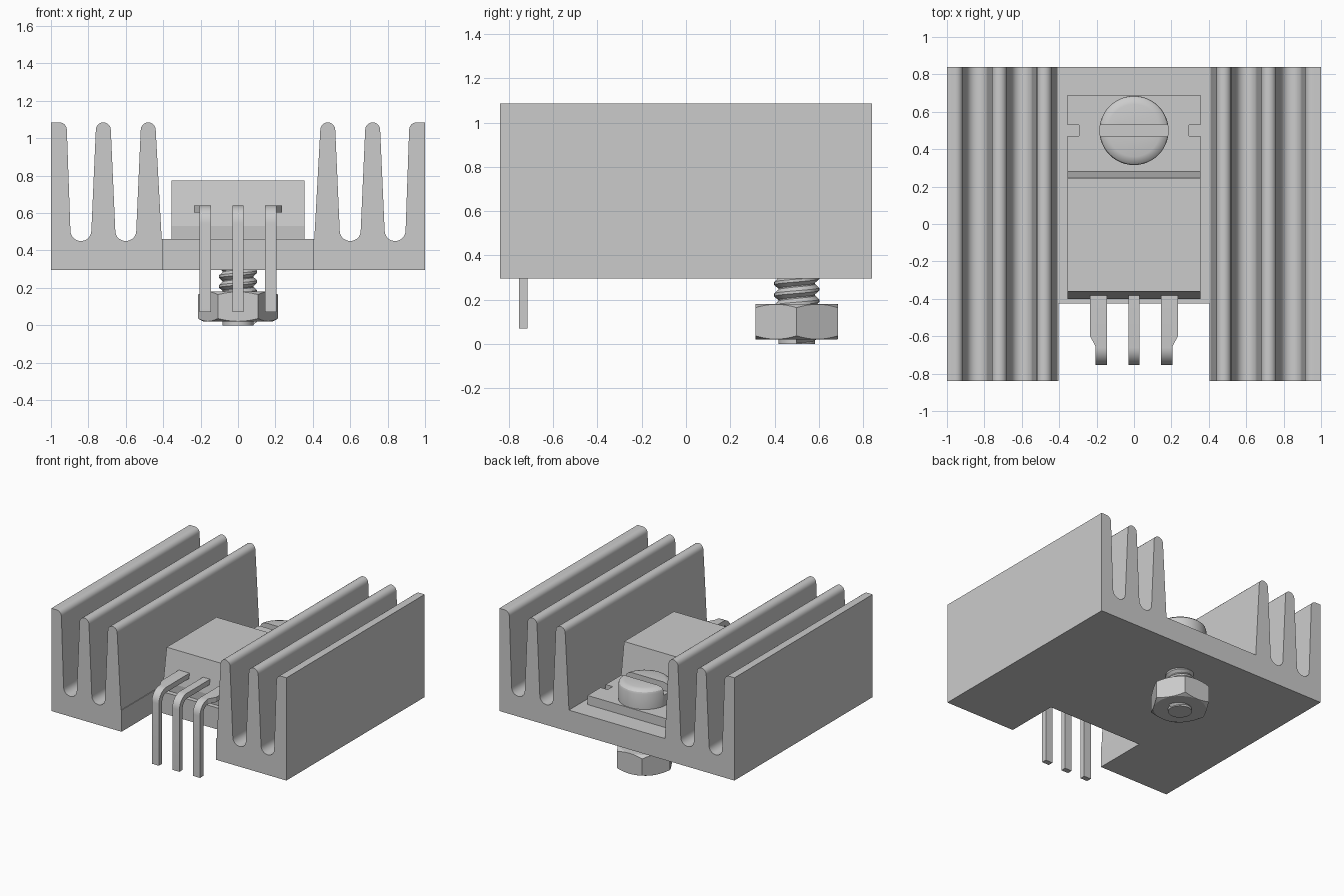
import bpy, bmesh
from math import cos, sin, pi, radians
from mathutils import Vector

if "Cube" in bpy.data.objects:
    bpy.data.objects.remove(bpy.data.objects["Cube"], do_unlink=True)

grey = bpy.data.materials.new("plain grey")
grey.use_nodes = True
grey.diffuse_color = (0.6, 0.6, 0.6, 1)
grey.node_tree.nodes["Principled BSDF"].inputs["Base Color"].default_value = (0.6, 0.6, 0.6, 1)


def add_object(name, bm):
    bmesh.ops.recalc_face_normals(bm, faces=bm.faces)
    mesh = bpy.data.meshes.new(name)
    bm.to_mesh(mesh)
    bm.free()
    mesh.materials.append(grey)
    obj = bpy.data.objects.new(name, mesh)
    bpy.context.collection.objects.link(obj)
    return obj


def activate(obj):
    bpy.ops.object.select_all(action='DESELECT')
    obj.select_set(True)
    bpy.context.view_layer.objects.active = obj


def smooth(obj, angle=30):
    activate(obj)
    bpy.ops.object.shade_smooth_by_angle(angle=radians(angle))


def prism(name, outline, axis, lo, hi):
    """Extrude a 2D outline along one axis."""
    bm = bmesh.new()
    place = {'X': lambda a, b: (lo, a, b),
             'Y': lambda a, b: (a, lo, b),
             'Z': lambda a, b: (a, b, lo)}[axis]
    face = bm.faces.new([bm.verts.new(place(*p)) for p in outline])
    moved = bmesh.ops.extrude_face_region(bm, geom=[face])["geom"]
    shift = Vector([(hi - lo) * (axis == k) for k in "XYZ"])
    bmesh.ops.translate(bm, vec=shift,
                        verts=[g for g in moved if isinstance(g, bmesh.types.BMVert)])
    return add_object(name, bm)


def rect(a0, a1, b0, b1):
    return [(a0, b0), (a1, b0), (a1, b1), (a0, b1)]


def lathe(name, profile, y, steps=48):
    """Revolve (radius, z) points about a vertical axis at the given y."""
    bm = bmesh.new()
    verts = [bm.verts.new((r, y, z)) for r, z in profile]
    edges = [bm.edges.new(pair) for pair in zip(verts, verts[1:])]
    bmesh.ops.spin(bm, geom=verts + edges, cent=(0, y, 0), axis=(0, 0, 1),
                   angle=2 * pi, steps=steps)
    bmesh.ops.remove_doubles(bm, verts=bm.verts, dist=0.0005)
    return add_object(name, bm)


def boolean(obj, cutter, operation='DIFFERENCE'):
    mod = obj.modifiers.new("cut", 'BOOLEAN')
    mod.object, mod.operation, mod.solver = cutter, operation, 'EXACT'
    activate(obj)
    bpy.ops.object.modifier_apply(modifier=mod.name)
    bpy.data.objects.remove(cutter, do_unlink=True)


def arc(cx, cz, rx, rz, start, end, n=10):
    angles = [radians(start + (end - start) * i / n) for i in range(n + 1)]
    return [(cx + rx * cos(t), cz + rz * sin(t)) for t in angles]


# Heat sink: finned profile, mirrored, with a notch at the front
half = [(0.408, 0.46)]
for fin in (0.48, 0.72):
    half += arc(fin, 1.045, 0.04, 0.04, 180, 0)
    half += arc(fin + 0.12, 0.505, 0.056, 0.055, 180, 360)
half += arc(0.955, 1.045, 0.04, 0.04, 180, 90, 6)
half += [(1, 1.085), (1, 0.295)]
heat_sink = prism("heat_sink", half + [(-x, z) for x, z in reversed(half)], 'Y', -0.84, 0.84)
boolean(heat_sink, prism("notch_cutter", rect(-0.403, 0.403, 0.2, 0.6), 'Y', -1, -0.425))
smooth(heat_sink)

# Mounting tab with a small notch in each side
side = [(0.355, -0.39), (0.355, 0.47), (0.295, 0.47),
        (0.295, 0.53), (0.355, 0.53), (0.355, 0.69)]
prism("mounting_tab", side + [(-x, y) for x, y in reversed(side)], 'Z', 0.46, 0.53)

# Component body with sloped front and back
prism("component_body", [(-0.395, 0.465), (-0.4, 0.53), (-0.36, 0.775),
                         (0.245, 0.775), (0.282, 0.53), (0.282, 0.465)], 'X', -0.355, 0.355)

# Three bent leads, the outer two widened at the root
bend = (-0.66, 0.545)
lead = [(-0.37, 0.64)] + arc(*bend, 0.095, 0.095, 90, 180, 8)
lead += [(-0.755, 0.07), (-0.715, 0.07)] + arc(*bend, 0.055, 0.055, 180, 90, 8) + [(-0.37, 0.6)]
for name, x in (("right", -0.175), ("middle", 0), ("left", 0.175)):
    smooth(prism(name + "_lead", lead, 'X', x - 0.03, x + 0.03))
    if x:
        s = 1 if x > 0 else -1
        prism(name + "_lead_root", [(s * 0.2, -0.37), (s * 0.235, -0.37), (s * 0.235, -0.6),
                                    (s * 0.205, -0.655), (s * 0.2, -0.655)], 'Z', 0.602, 0.64)

# Slotted screw head
screw_y = 0.5
head = lathe("screw_head", [(0, 0.53), (0.185, 0.53), (0.185, 0.645), (0.18, 0.66),
                            (0.165, 0.673), (0.14, 0.68), (0, 0.68)], screw_y)
boolean(head, prism("slot_cutter", rect(0.468, 0.532, 0.615, 0.8), 'X', -0.3, 0.3))
smooth(head)

# Threaded shank: core plus a helical ridge
smooth(lathe("screw_core", [(0, 0), (0.083, 0), (0.083, 0.5), (0, 0.5)], screw_y, 32))
pitch = 0.052
bm = bmesh.new()
ridge = [bm.verts.new((r, 0, z * pitch)) for r, z in
         ((0.08, 0), (0.102, 0.38), (0.102, 0.62), (0.08, 1))]
for pair in zip(ridge, ridge[1:]):
    bm.edges.new(pair)
thread = add_object("screw_thread", bm)
thread.location.y = screw_y
turn = thread.modifiers.new("helix", 'SCREW')
turn.axis, turn.screw_offset, turn.iterations = 'Z', pitch, 6
turn.steps = turn.render_steps = 32
activate(thread)
bpy.ops.object.modifier_apply(modifier=turn.name)
smooth(thread)

# Hex nut with chamfered corners
hexagon = [(0.215 * cos(i * pi / 3), screw_y + 0.215 * sin(i * pi / 3)) for i in range(6)]
nut = prism("hex_nut", hexagon, 'Z', 0.02, 0.18)
boolean(nut, lathe("chamfer_shape", [(0, 0.018), (0.18, 0.018), (0.222, 0.04), (0.222, 0.16),
                                     (0.18, 0.182), (0, 0.182)], screw_y), 'INTERSECT')
smooth(nut, 20)
